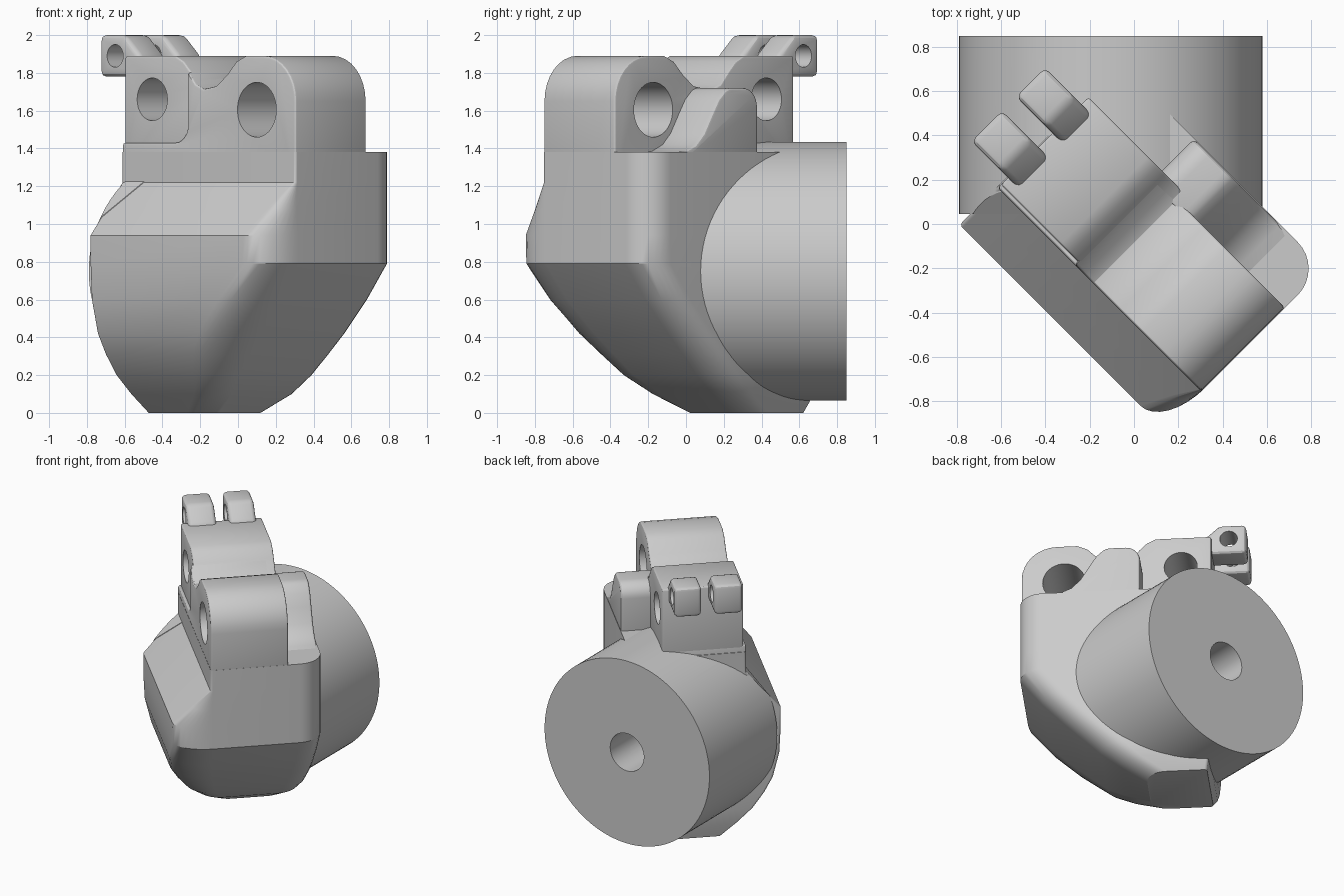
import bpy, bmesh
from math import sin, cos, pi, radians
from mathutils import Matrix

if "Cube" in bpy.data.objects:
    bpy.data.objects.remove(bpy.data.objects["Cube"])

# the body is built in a (u, v, z) frame turned 45 degrees about z
TURN = Matrix.Rotation(radians(-45), 4, 'Z')


def make(name, rings, turn=True):
    """Skin a stack of equal rings into a closed solid."""
    bm = bmesh.new()
    vs = [[bm.verts.new(p) for p in r] for r in rings]
    n = len(vs[0])
    for a, b in zip(vs, vs[1:]):
        for i in range(n):
            bm.faces.new((a[i], a[(i + 1) % n], b[(i + 1) % n], b[i]))
    bm.faces.new(vs[0])
    bm.faces.new(vs[-1])
    if turn:
        bm.transform(TURN)
    bmesh.ops.recalc_face_normals(bm, faces=bm.faces[:])
    me = bpy.data.meshes.new(name)
    bm.to_mesh(me)
    bm.free()
    ob = bpy.data.objects.new(name, me)
    bpy.context.collection.objects.link(ob)
    return ob


def arc(cu, cz, ru, rz, a0, a1, n=8):
    return [(cu + ru * cos(radians(a0 + (a1 - a0) * i / n)),
             cz + rz * sin(radians(a0 + (a1 - a0) * i / n))) for i in range(n + 1)]


def extrude(name, prof, v0, v1, turn=True):
    return make(name, [[(u, v, z) for u, z in prof] for v in (v0, v1)], turn)


def rod(name, cu, cz, r, v0, v1, turn=True, seg=48):
    return extrude(name, arc(cu, cz, r, r, 0, 360, seg)[:-1], v0, v1, turn)


def finish(ob, bevel=0, cutters=()):
    if bevel:
        m = ob.modifiers.new("bevel", 'BEVEL')
        m.width, m.segments = bevel, 3
        m.limit_method, m.angle_limit = 'ANGLE', radians(35)
    for c in cutters:
        m = ob.modifiers.new("cut", 'BOOLEAN')
        m.operation, m.object, m.solver = 'DIFFERENCE', c, 'EXACT'
    dg = bpy.context.evaluated_depsgraph_get()
    me = bpy.data.meshes.new_from_object(ob.evaluated_get(dg))
    ob.modifiers.clear()
    ob.data = me
    bpy.ops.object.select_all(action='DESELECT')
    ob.select_set(True)
    bpy.context.view_layer.objects.active = ob
    bpy.ops.object.shade_smooth_by_angle(angle=radians(28))


# cutters for the bore, the pin holes and the sloped shoulder
bore = rod("bore_cutter", -0.105, 0.75, 0.14, 0.10, 1.0, turn=False)
pin_left = rod("left_pin_cutter", -0.342, 1.66, 0.113, -0.6, 0.6)
pin_right = rod("right_pin_cutter", 0.46, 1.605, 0.145, -0.6, 0.6)
pin_hinge = rod("hinge_pin_cutter", -0.665, 1.89, 0.06, -0.6, 0.6)
wedge = make("shoulder_cutter", [[(u, v, z) for v, z in (
    (-.56, .945), (-.24, 1.318), (-.24, 1.6), (-.9, 1.6), (-.9, .945))] for u in (-1.2, 1.2)])


# main body: rounded rectangles lofted upward, with an oval nose corner
def section(z, u0, u1, v0, v1, ru, rv, rb):
    pts = []
    for cu, cv, a, b, t in ((u1 - ru, v0 + rv, ru, rv, -90), (u1 - rb, v1 - rb, rb, rb, 0),
                            (u0 + .02, v1 - .02, .02, .02, 90),
                            (u0 + .02, v0 + .02, .02, .02, 180)):
        pts += arc(cu, cv, a, b, t, t + 90)
    return [(x, y, z) for x, y in pts]


finish(make("main_body", [section(*s) for s in (
    (0.00, -.53, -.11, -.15, .36, .12, .12, .14),
    (0.10, -.55, .07, -.26, .42, .14, .14, .15),
    (0.20, -.555, .20, -.365, .45, .17, .17, .17),
    (0.31, -.555, .315, -.445, .46, .21, .22, .17),
    (0.42, -.555, .43, -.505, .465, .22, .25, .17),
    (0.60, -.555, .60, -.55, .465, .20, .26, .17),
    (0.79, -.555, .75, -.56, .465, .16, .26, .17),
    (0.94, -.555, .75, -.56, .465, .15, .26, .17),
    (1.08, -.555, .75, -.44, .465, .09, .13, .17),
    (1.22, -.555, .75, -.32, .465, .014, .014, .17),
    (1.38, -.555, .75, -.32, .465, .014, .014, .17))]), cutters=[bore])

# round barrel, its front trimmed to the sloped shoulder of the body
finish(rod("barrel", -.105, .75, .685, .045, .85, turn=False, seg=96), cutters=[wedge, bore])

# right lug with the front plate and the saddle beside it
saddle = [(.37, 1.89), (.30, 1.86), (.23, 1.79), (.15, 1.73), (.06, 1.715),
          (0, 1.74), (-.06, 1.81)]
plate = ([(-.55, 1.25), (.749, 1.25)] + arc(.509, 1.65, .24, .24, 0, 90) + saddle
         + arc(-.16, 1.53, .10, .10, 0, -90) + [(-.55, 1.43)])
finish(extrude("right_lug_plate", plate, -.319, .215), .014, [pin_right])

# left lug, set slightly behind the plate
left = [(-.55, 1.30), (.06, 1.30), (.06, 1.714), (0, 1.74), (-.06, 1.81),
        (-.11, 1.86), (-.17, 1.89), (-.55, 1.89)]
finish(extrude("left_lug", left, -.30, .26), .014, [pin_left])

# raised stop on the back side
stop = ([(-.08, 1.25), (.60, 1.25), (.60, 1.372), (.47, 1.385), (.39, 1.42), (.33, 1.48),
         (.27, 1.58), (.22, 1.66)] + arc(.12, 1.62, .10, .10, 60, 90, 3)
        + arc(.02, 1.62, .10, .10, 90, 180))
finish(extrude("back_stop", stop, .18, .463), .02)

# two hinge knuckles
knuckle = [(-.783, 1.78), (-.48, 1.78), (-.48, 1.89), (-.60, 2.0), (-.783, 2.0)]
for side, v0, v1 in (("front", -.255, -.06), ("back", .03, .215)):
    finish(extrude(side + "_knuckle", knuckle, v0, v1), .028, [pin_hinge])

for c in (bore, pin_left, pin_right, pin_hinge, wedge):
    c.hide_render = True
    c.hide_set(True)
